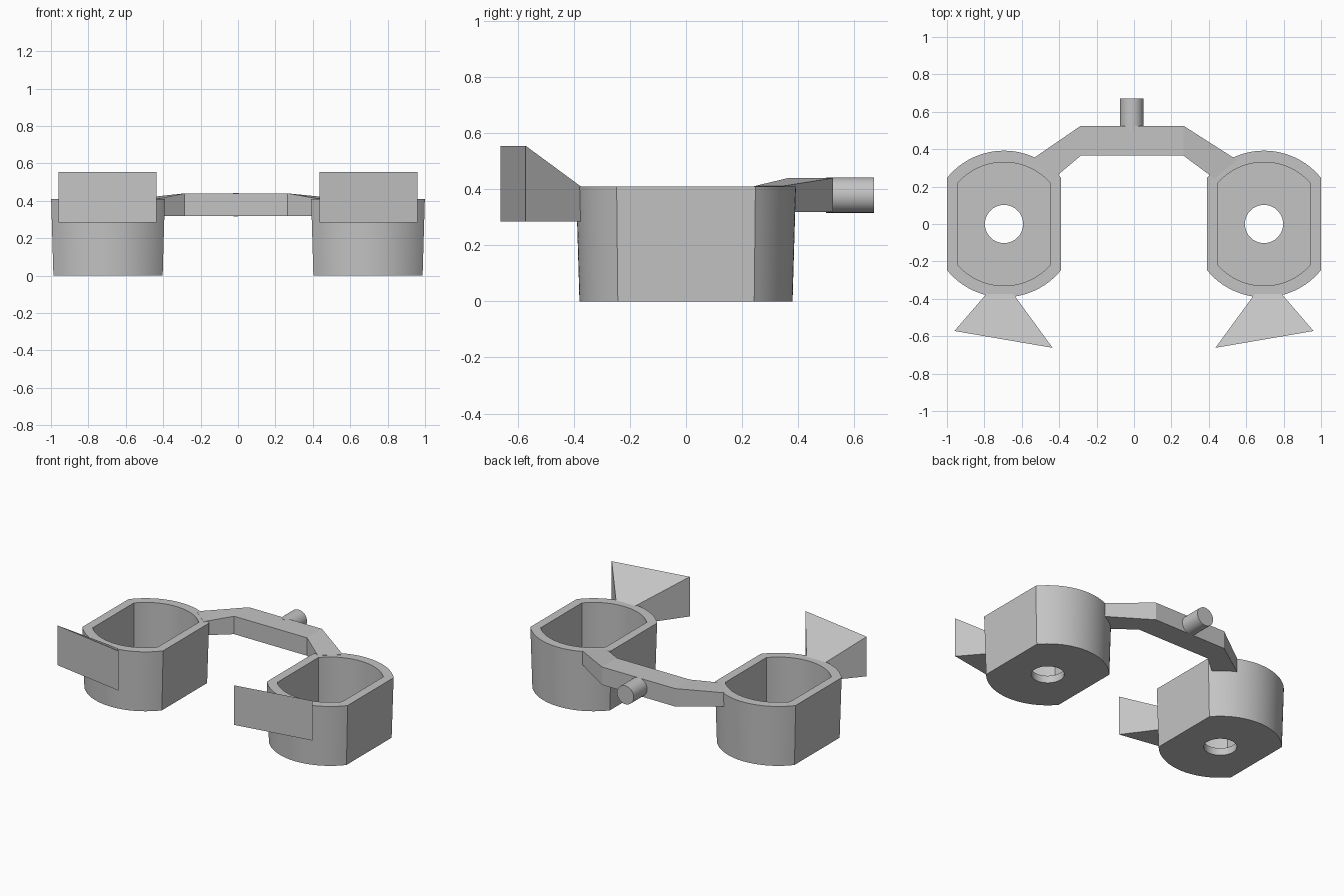
import bpy, bmesh, math

cube = bpy.data.objects.get("Cube")
if cube:
    bpy.data.objects.remove(cube, do_unlink=True)

# One plain material for everything
grey = bpy.data.materials.new("plain grey")
grey.use_nodes = True
colour = (0.55, 0.55, 0.55, 1)
grey.diffuse_color = colour
grey.node_tree.nodes["Principled BSDF"].inputs["Base Color"].default_value = colour


def skin(name, rings, loop=False):
    """Bridge a series of equal rings; cap the ends unless they join up."""
    bm = bmesh.new()
    rows = [[bm.verts.new(p) for p in ring] for ring in rings]
    pairs = list(zip(rows, rows[1:]))
    if loop:
        pairs.append((rows[-1], rows[0]))
    else:
        bm.faces.new(rows[0])
        bm.faces.new(rows[-1])
    for a, b in pairs:
        for i in range(len(a)):
            j = (i + 1) % len(a)
            bm.faces.new((a[i], a[j], b[j], b[i]))
    bmesh.ops.recalc_face_normals(bm, faces=bm.faces)
    mesh = bpy.data.meshes.new(name)
    bm.to_mesh(mesh)
    bm.free()
    obj = bpy.data.objects.new(name, mesh)
    bpy.context.collection.objects.link(obj)
    mesh.materials.append(grey)
    return obj


def smooth(obj):
    bpy.ops.object.select_all(action='DESELECT')
    obj.select_set(True)
    bpy.context.view_layer.objects.active = obj
    bpy.ops.object.shade_smooth_by_angle(angle=math.radians(30))


def cup_ring(cx, radius, half_width, z):
    """Circle with its left and right sides cut flat."""
    corner = math.acos(min(half_width / radius, math.cos(math.radians(40))))
    if half_width < radius:
        corner = math.acos(half_width / radius)
    arc, side = 32, 12
    angles = []
    for base in (0, math.pi):
        angles += [base + corner + (math.pi - 2 * corner) * i / arc for i in range(arc)]
        angles += [base + math.pi - corner + 2 * corner * i / side for i in range(side)]
    ring = []
    for a in angles:
        r = min(radius, half_width / max(abs(math.cos(a)), 1e-6))
        ring.append((cx + r * math.cos(a), r * math.sin(a), z))
    return ring


for side, label in ((1, "left"), (-1, "right")):
    # Cup with a round drain hole in its floor
    cx = side * 0.695
    floor = 0.05
    cup = skin(label + "_cup", [
        cup_ring(cx, 0.38, 0.292, 0),
        cup_ring(cx, 0.392, 0.304, 0.41),
        cup_ring(cx, 0.33, 0.245, 0.41),
        cup_ring(cx, 0.33, 0.245, floor),
        cup_ring(cx, 0.102, 0.102, floor),
        cup_ring(cx, 0.102, 0.102, 0)], loop=True)
    smooth(cup)

    # Flaring block on the front of the cup
    wide = [(0.435, -0.662), (0.96, -0.572)]
    narrow = [(0.645, -0.375), (0.79, -0.375)]
    rings = []
    for (a, b), top in ((wide, 0.555), (narrow, 0.41)):
        rings.append([(side * x, y, z) for (x, y), z in
                      ((a, 0.285), (b, 0.285), (b, top), (a, top))])
    skin(label + "_front_block", rings)

# Bent arm joining the two cups: outer and inner corner of each station
end = ((0.55, 0.343), (0.43, 0.243), 0.411)
bend = ((0.275, 0.525), (0.275, 0.365), 0.44)
stations = []
for sign, (outer, inner, top) in ((-1, end), (-1, bend), (1, bend), (1, end)):
    shift = -0.01 if top > 0.43 else 0
    stations.append([(sign * x + shift, y, z) for (x, y), z in
                     ((outer, 0.318), (inner, 0.318), (inner, top), (outer, top))])
skin("connecting_arm", stations)

# Round peg on the back of the arm
peg_rings = []
for y in (0.5, 0.67):
    peg_rings.append([(-0.012 + 0.063 * math.cos(t), y, 0.379 + 0.063 * math.sin(t))
                      for t in (math.tau * i / 32 for i in range(32))])
smooth(skin("rear_peg", peg_rings))
